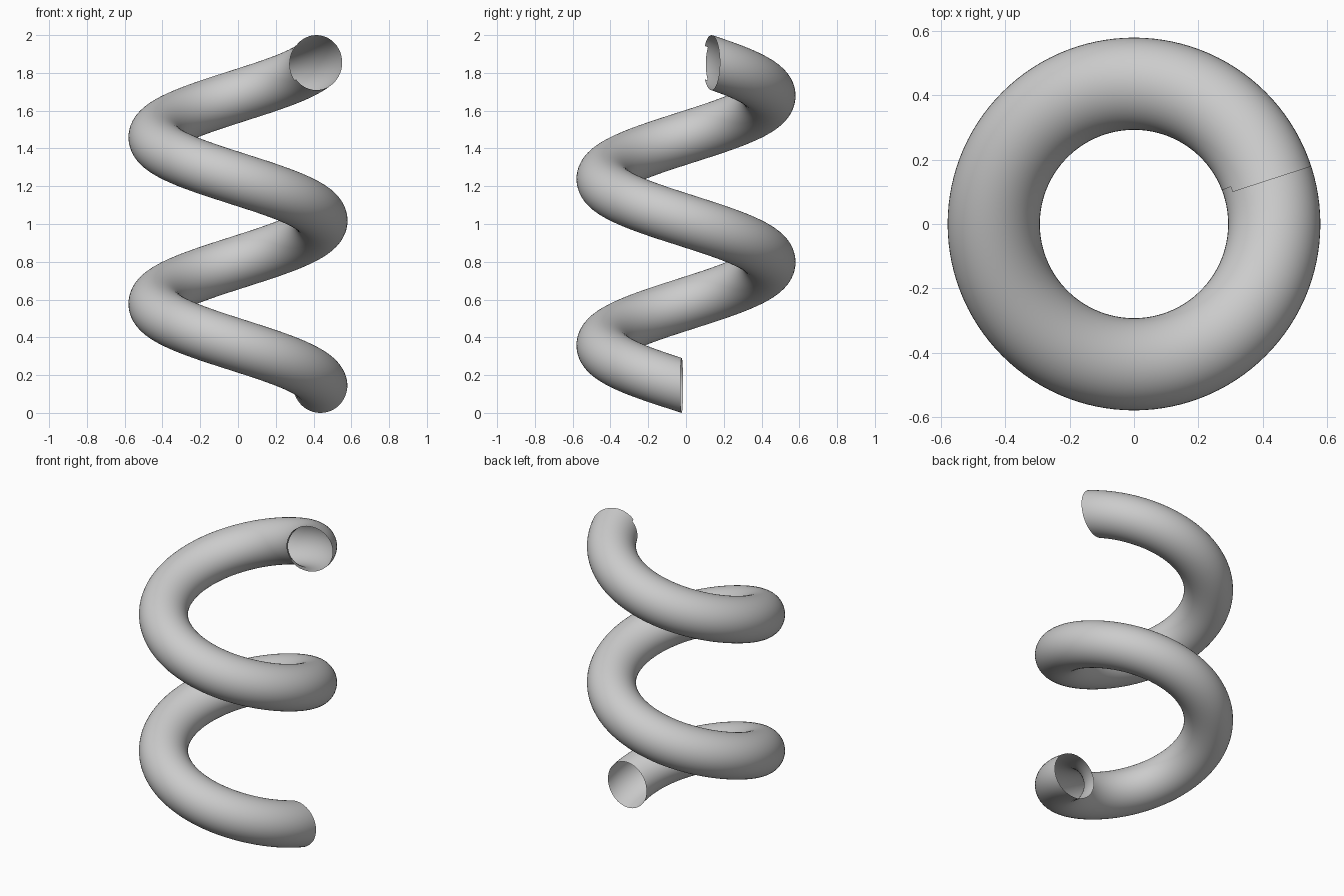
import bpy, bmesh
from math import sin, cos, radians, pi

if "Cube" in bpy.data.objects:
    bpy.data.objects.remove(bpy.data.objects["Cube"])

# Coil dimensions
COIL_R, TUBE_R = 0.4365, 0.1455
SIDES, STEPS, STEP = 48, 233, -3.0          # 3 degrees clockwise per step
START = -3.0
RISE = (2.0 - 2 * TUBE_R) / STEPS

bm = bmesh.new()

# Sweep an upright circular section along the helix
rings = []
for i in range(STEPS + 1):
    a = radians(START + STEP * i)
    ring = []
    for j in range(SIDES):
        t = 2 * pi * j / SIDES
        r = COIL_R + 0.1435 * cos(t)
        z = TUBE_R + RISE * i + TUBE_R * sin(t)
        ring.append(bm.verts.new((r * cos(a), r * sin(a), z)))
    rings.append(ring)

# Skin the open-ended tube; the upper end has a small notch on its inner side
for i in range(STEPS):
    for j in range(SIDES):
        k = (j + 1) % SIDES
        if i == STEPS - 1 and cos(2 * pi * (j + 0.5) / SIDES) < -0.8:
            continue
        bm.faces.new((rings[i][j], rings[i][k], rings[i + 1][k], rings[i + 1][j]))

bmesh.ops.delete(bm, geom=[v for v in bm.verts if not v.link_faces], context='VERTS')
bmesh.ops.recalc_face_normals(bm, faces=bm.faces[:])
for f in bm.faces:
    f.smooth = True

mesh = bpy.data.meshes.new("coiled_tube")
bm.to_mesh(mesh)
bm.free()
bpy.context.collection.objects.link(bpy.data.objects.new("coiled_tube", mesh))
